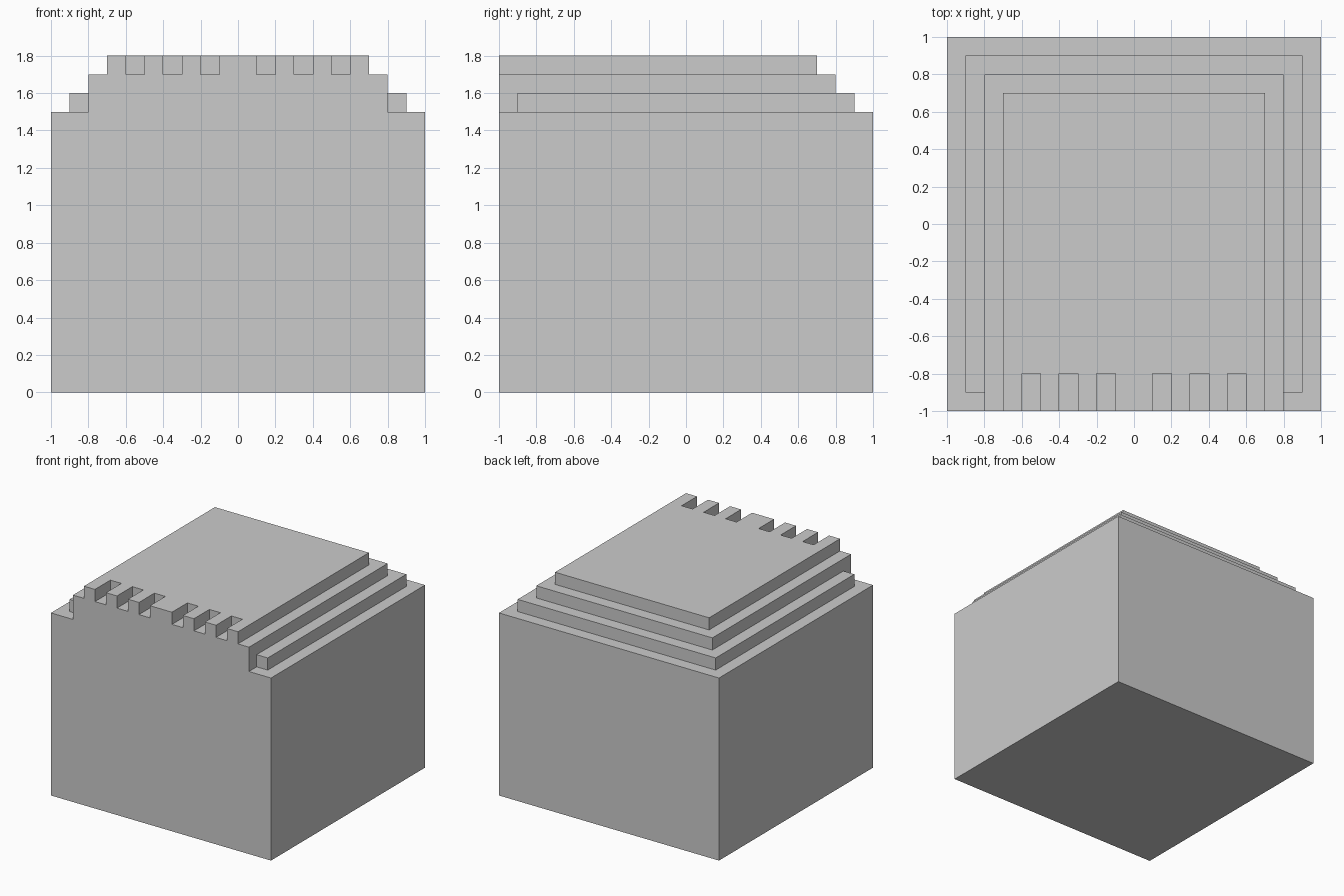
import bpy, bmesh, math

if "Cube" in bpy.data.objects:
    bpy.data.objects.remove(bpy.data.objects["Cube"])


def box(name, x0, x1, y0, y1, z0, z1):
    bpy.ops.mesh.primitive_cube_add(size=1)
    ob = bpy.context.object
    ob.name = name
    for v in ob.data.vertices:
        v.co = (x1 if v.co.x > 0 else x0,
                y1 if v.co.y > 0 else y0,
                z1 if v.co.z > 0 else z0)
    return ob


def combine(target, tool, operation):
    mod = target.modifiers.new(operation.lower(), 'BOOLEAN')
    mod.operation = operation
    mod.solver = 'EXACT'
    mod.object = tool
    bpy.context.view_layer.objects.active = target
    bpy.ops.object.modifier_apply(modifier=mod.name)
    bpy.data.objects.remove(tool, do_unlink=True)


# Main block
block = box("stepped_block", -1, 1, -1, 1, 0, 1.5)

# Stepped tiers: half width, front y, top z (lower ends are buried in the block)
for half, front, top in [(0.9, -0.9, 1.6), (0.8, -1, 1.7), (0.7, -1, 1.8)]:
    combine(block, box("tier", -half, half, front, half, 1.0, top), 'UNION')

# Notches along the front edge of the top tier
for side in (-1, 1):
    for x in (0.15, 0.35, 0.55):
        c = side * x
        combine(block, box("notch_cutter", c - 0.05, c + 0.05, -1.1, -0.8, 1.7, 1.9),
                'DIFFERENCE')

# Merge coplanar faces
bm = bmesh.new()
bm.from_mesh(block.data)
bmesh.ops.remove_doubles(bm, verts=bm.verts, dist=1e-4)
bmesh.ops.dissolve_limit(bm, angle_limit=math.radians(1), verts=bm.verts, edges=bm.edges)
bm.to_mesh(block.data)
bm.free()
